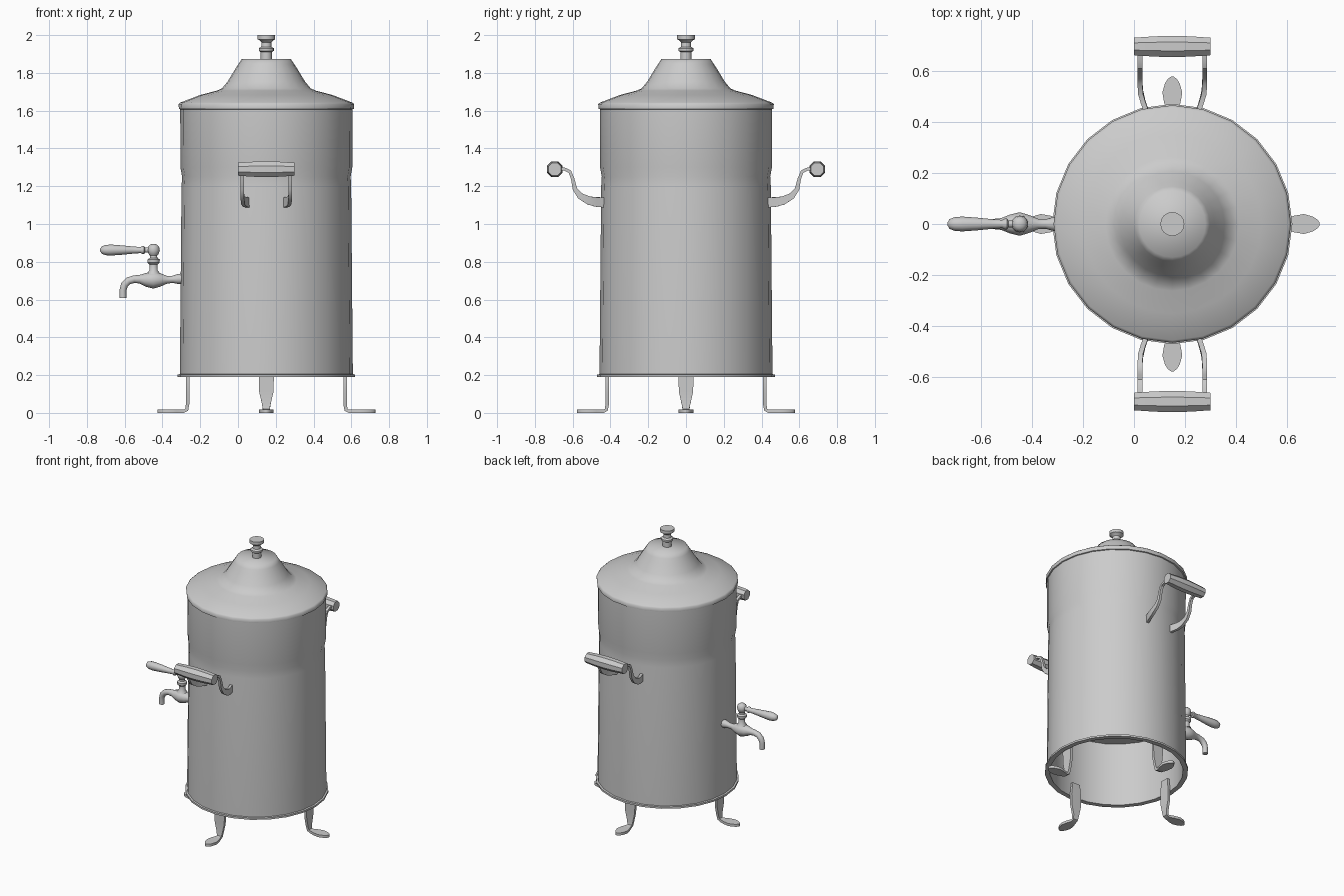
import bpy, bmesh
from math import cos, sin, pi, radians
from mathutils import Vector, Matrix

cube = bpy.data.objects.get("Cube")
if cube:
    bpy.data.objects.remove(cube, do_unlink=True)

metal = bpy.data.materials.new("grey_metal")
metal.use_nodes = True
grey = (0.6, 0.6, 0.6, 1)
metal.diffuse_color = grey
metal.node_tree.nodes["Principled BSDF"].inputs["Base Color"].default_value = grey

CX = 0.15                      # the vessel's axis
AXIS = Matrix.Translation((CX, 0, 0))


def loft(name, rings, matrix=Matrix(), angle=40):
    """Skin a list of equal rings of points and cap both ends."""
    bm = bmesh.new()
    loops = [[bm.verts.new(matrix @ Vector(p)) for p in ring] for ring in rings]
    n = len(loops[0])
    for a, b in zip(loops, loops[1:]):
        for i in range(n):
            j = (i + 1) % n
            bm.faces.new((a[i], a[j], b[j], b[i]))
    bm.faces.new(loops[0])
    bm.faces.new(loops[-1])
    bmesh.ops.recalc_face_normals(bm, faces=bm.faces)
    mesh = bpy.data.meshes.new(name)
    bm.to_mesh(mesh)
    bm.free()
    mesh.shade_smooth()
    mesh.set_sharp_from_angle(angle=radians(angle))
    mesh.materials.append(metal)
    obj = bpy.data.objects.new(name, mesh)
    bpy.context.collection.objects.link(obj)
    return obj


def lathe(name, profile, segments, matrix=AXIS, angle=40):
    """Turn (radius, height) points around z."""
    turn = [2 * pi * i / segments for i in range(segments)]
    rings = [[(r * cos(t), r * sin(t), h) for t in turn] for r, h in profile]
    return loft(name, rings, matrix, angle)


def tube(name, path, segments):
    """Round pipe through (x, z, radius) points in the y = 0 plane."""
    rings = []
    for i, (x, z, r) in enumerate(path):
        a, b = path[max(i - 1, 0)], path[min(i + 1, len(path) - 1)]
        t = Vector((b[0] - a[0], 0, b[1] - a[1])).normalized()
        side = Vector((0, 1, 0))
        up = t.cross(side)
        turn = [2 * pi * k / segments for k in range(segments)]
        rings.append([Vector((x, 0, z)) + r * (cos(k) * side + sin(k) * up) for k in turn])
    return loft(name, rings)


def strip(name, path, side_at, matrix):
    """Flat bar: path of (out, across, z, size); side_at gives its two half axes."""
    rings = []
    for i, (o, c, z, s) in enumerate(path):
        a, b = path[max(i - 1, 0)], path[min(i + 1, len(path) - 1)]
        t = Vector((b[0] - a[0], b[1] - a[1], b[2] - a[2])).normalized()
        u, v = side_at(t, s)
        p = Vector((o, c, z))
        rings.append([p + u + v, p - u + v, p - u - v, p + u - v])
    return loft(name, rings, matrix)


# Hollow body: inner floor, inner wall, bottom lip, outer wall with a shallow waist
lathe("body", [(0.437, 0.65), (0.437, 0.19), (0.47, 0.19), (0.47, 0.203),
               (0.458, 0.205), (0.449, 1.2), (0.446, 1.25), (0.455, 1.3),
               (0.456, 1.615)], 24)

# Domed lid and its knob
lathe("lid", [(0.45, 1.605), (0.463, 1.61), (0.465, 1.635), (0.455, 1.643),
              (0.35, 1.683), (0.262, 1.706), (0.235, 1.718), (0.205, 1.754),
              (0.165, 1.82), (0.147, 1.847), (0.13, 1.874)], 24, angle=62)
lathe("knob", [(0.03, 1.86), (0.03, 1.91), (0.04, 1.917), (0.04, 1.93),
               (0.027, 1.938), (0.026, 1.962), (0.036, 1.972), (0.047, 1.978),
               (0.047, 2.0)], 16)

# Four bent legs with leaf-shaped feet
leg_path = [(0.417, 0, 0.28, 0.06), (0.417, 0, 0.19, 0.08), (0.417, 0, 0.11, 0.075),
            (0.417, 0, 0.045, 0.045), (0.422, 0, 0.016, 0.036), (0.437, 0, 0.009, 0.036),
            (0.475, 0, 0.009, 0.064), (0.515, 0, 0.009, 0.078), (0.55, 0, 0.009, 0.058),
            (0.568, 0, 0.009, 0.035), (0.577, 0, 0.009, 0.01)]


def leg_side(t, width):
    side = Vector((0, 1, 0))
    return side * width / 2, t.cross(side) * 0.009


for k, place in enumerate(("left", "back", "right", "front")):
    strip(place + "_leg", leg_path, leg_side, AXIS @ Matrix.Rotation(k * pi / 2, 4, "Z"))

# Front and back handles: faceted grip on two curved brackets
bracket_path = [(0.69, 0.127, 1.292, 0.016), (0.645, 0.127, 1.292, 0.016),
                (0.615, 0.127, 1.277, 0.017), (0.6, 0.127, 1.24, 0.018),
                (0.588, 0.127, 1.185, 0.024), (0.56, 0.127, 1.148, 0.034),
                (0.515, 0.124, 1.125, 0.044), (0.48, 0.115, 1.117, 0.05),
                (0.43, 0.098, 1.114, 0.054)]


def bracket_side(t, height):
    up = Vector((0, 1, 0)).cross(t).normalized()
    return up * height / 2, t.cross(up) * 0.0095


for name, turn in (("front", -pi / 2), ("back", pi / 2)):
    place = AXIS @ Matrix.Rotation(turn, 4, "Z")
    along = place @ Matrix.Translation((0.695, 0, 1.29)) @ Matrix.Rotation(pi / 2, 4, "X")
    lathe(name + "_grip", [(0.037, -0.15), (0.043, -0.07), (0.045, 0), (0.043, 0.07),
                           (0.037, 0.15)], 8, along @ Matrix.Rotation(pi / 8, 4, "Z"), 30)
    for side, s in (("a", 1), ("b", -1)):
        path = [(o, c * s, z, h) for o, c, z, h in bracket_path]
        strip(f"{name}_bracket_{side}", path, bracket_side, place)

# Tap: swelling pipe with a downturned spout
tube("tap_pipe", [(-0.29, 0.71, 0.028), (-0.315, 0.709, 0.027), (-0.345, 0.707, 0.019),
                  (-0.375, 0.705, 0.02), (-0.41, 0.704, 0.035), (-0.447, 0.704, 0.046),
                  (-0.485, 0.705, 0.037), (-0.52, 0.708, 0.023), (-0.55, 0.708, 0.02),
                  (-0.58, 0.699, 0.02), (-0.601, 0.678, 0.02), (-0.609, 0.65, 0.018),
                  (-0.609, 0.608, 0.018)], 12)

# Tap stem with collar and ball, then the lever
stem = Matrix.Translation((-0.447, 0, 0))
lathe("tap_stem", [(0.036, 0.735), (0.022, 0.755), (0.021, 0.785), (0.032, 0.795),
                   (0.033, 0.812), (0.02, 0.82), (0.019, 0.832), (0.027, 0.842),
                   (0.033, 0.86), (0.029, 0.88), (0.018, 0.891), (0.005, 0.894)], 12, stem)
lever = Matrix.Translation((-0.447, 0, 0.862)) @ Matrix.Rotation(-pi / 2, 4, "Y")
lathe("tap_lever", [(0.014, 0.01), (0.014, 0.045), (0.021, 0.05), (0.021, 0.06),
                    (0.016, 0.068), (0.019, 0.11), (0.025, 0.17), (0.029, 0.225),
                    (0.027, 0.255), (0.019, 0.275), (0.006, 0.283)], 12, lever)
